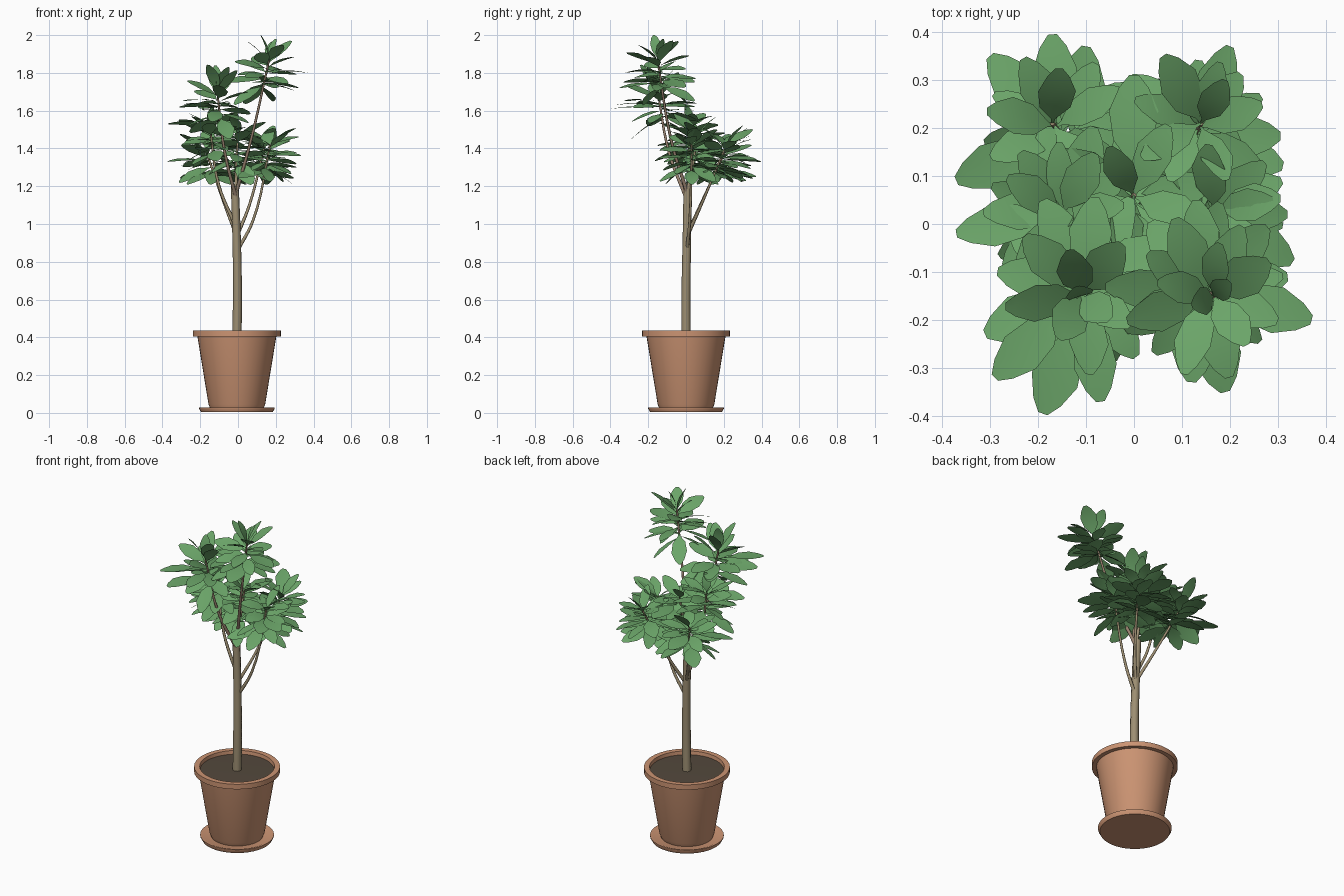
import bpy, bmesh, math, random
from mathutils import Vector

if "Cube" in bpy.data.objects:
    bpy.data.objects.remove(bpy.data.objects["Cube"])

random.seed(5)
CX = -0.006  # pot axis


def material(name, rgb):
    m = bpy.data.materials.new(name)
    m.diffuse_color = (*rgb, 1)
    m.use_nodes = True
    m.node_tree.nodes["Principled BSDF"].inputs["Base Color"].default_value = m.diffuse_color
    return m


TERRACOTTA = material("terracotta", (0.60, 0.295, 0.17))
SOIL = material("soil", (0.088, 0.066, 0.046))
BARK = material("bark", (0.34, 0.275, 0.17))
TWIG = material("young_twig", (0.32, 0.225, 0.16))
GREEN = material("leaf_green", (0.147, 0.375, 0.14))


def add(name, mesh, mat, angle=40):
    ob = bpy.data.objects.new(name, mesh)
    bpy.context.collection.objects.link(ob)
    mesh.materials.clear()
    mesh.materials.append(mat)
    bpy.ops.object.select_all(action='DESELECT')
    ob.select_set(True)
    bpy.context.view_layer.objects.active = ob
    bpy.ops.object.shade_smooth_by_angle(angle=math.radians(angle))
    return ob


def lathe(name, profile, mat, segs=40):
    """Revolve an (r, z) profile around the pot axis."""
    bm = bmesh.new()
    vs = [bm.verts.new((r, 0, z)) for r, z in profile]
    es = [bm.edges.new(p) for p in zip(vs, vs[1:])]
    bmesh.ops.spin(bm, geom=vs + es, cent=(0, 0, 0), axis=(0, 0, 1),
                   angle=math.tau, steps=segs, use_duplicate=False)
    bmesh.ops.remove_doubles(bm, verts=bm.verts, dist=1e-4)
    bmesh.ops.recalc_face_normals(bm, faces=bm.faces)
    if profile is SOIL_PROFILE and sum(f.normal.z for f in bm.faces) < 0:
        bmesh.ops.reverse_faces(bm, faces=bm.faces)
    bmesh.ops.translate(bm, verts=bm.verts, vec=(CX, 0, 0))
    me = bpy.data.meshes.new(name)
    bm.to_mesh(me)
    bm.free()
    return add(name, me, mat)


def tube(name, pts, r0, r1, mat):
    """Tapered round stem through the points."""
    cu = bpy.data.curves.new(name + "_path", 'CURVE')
    cu.dimensions = '3D'
    cu.bevel_depth, cu.bevel_resolution = 1.0, 2
    cu.resolution_u, cu.use_fill_caps = 6, True
    sp = cu.splines.new('BEZIER')
    sp.bezier_points.add(len(pts) - 1)
    for i, (bp, p) in enumerate(zip(sp.bezier_points, pts)):
        bp.co = p
        bp.radius = r0 + (r1 - r0) * i / (len(pts) - 1)
        bp.handle_left_type = bp.handle_right_type = 'AUTO'
    tmp = bpy.data.objects.new(name + "_path", cu)
    bpy.context.collection.objects.link(tmp)
    dg = bpy.context.evaluated_depsgraph_get()
    me = bpy.data.meshes.new_from_object(tmp.evaluated_get(dg))
    bpy.data.objects.remove(tmp)
    bm = bmesh.new()
    bm.from_mesh(me)
    bmesh.ops.remove_doubles(bm, verts=bm.verts, dist=1e-5)
    bmesh.ops.recalc_face_normals(bm, faces=bm.faces)
    bm.to_mesh(me)
    bm.free()
    return add(name, me, mat, 60)


# Blade outline: (fraction of blade length, half width fraction)
OUTLINE = [(0.0, 0.12), (0.27, 0.82), (0.6, 1.0), (0.86, 0.6), (1.0, 0.2)]


def leaf(bm, root, tip, roll=0.0):
    """Stalk and blade from the stem to the leaf tip."""
    d = tip - root
    dist = d.length
    d.normalize()
    side = d.cross(Vector((0, 0, 1))).normalized()
    up = side.cross(d)
    side, up = (side * math.cos(roll) + up * math.sin(roll),
                up * math.cos(roll) - side * math.sin(roll))
    blade = min(dist * 0.9, 0.185)
    half = blade * random.uniform(0.23, 0.28)
    stations = [(0.0, 0.0025)] + [(dist - blade + blade * f, half * w) for f, w in OUTLINE]
    rows = []
    for s, w in stations:
        c = root + d * s + up * 0.008 * math.sin(math.pi * s / dist)
        rows.append([bm.verts.new(c - side * w + up * w * 0.05), bm.verts.new(c),
                     bm.verts.new(c + side * w + up * w * 0.05)])
    for a, b in zip(rows, rows[1:]):
        for k in (0, 1):
            f = bm.faces.new((a[k], a[k + 1], b[k + 1], b[k]))
            f.normal_update()
            if f.normal.dot(up) < 0:  # upper side faces along up
                f.normal_flip()


# Pot, soil and saucer
SOIL_PROFILE = [(0, 0.416), (0.1, 0.416), (0.202, 0.414)]
lathe("saucer", [(0, 0.004), (0.19, 0.004), (0.2, 0.022), (0.2, 0.028), (0.19, 0.028),
                 (0.175, 0.022), (0, 0.022)], TERRACOTTA)
lathe("pot", [(0, 0.023), (0.141, 0.023), (0.15, 0.045), (0.209, 0.405), (0.233, 0.405),
              (0.233, 0.435), (0.203, 0.435), (0.195, 0.37)], TERRACOTTA)
lathe("soil", SOIL_PROFILE, SOIL)

# Trunk
tube("trunk", [(-0.006, 0, 0.39), (-0.003, 0, 0.65), (-0.008, 0.005, 0.95),
               (-0.017, 0.008, 1.2)], 0.025, 0.021, BARK)

# Branches: height on the trunk, bend, end, number of filler leaves
BRANCHES = [
    (1.17, (0.07, -0.08, 1.45), (0.165, -0.15, 1.87), 22),
    (1.13, (-0.07, -0.09, 1.38), (-0.11, -0.15, 1.70), 20),
    (0.98, (-0.10, 0.01, 1.20), (-0.15, 0.02, 1.52), 26),
    (0.94, (-0.08, 0.09, 1.13), (-0.17, 0.21, 1.39), 23),
    (0.93, (0.06, 0.08, 1.10), (0.14, 0.21, 1.41), 26),
    (0.85, (0.08, 0.02, 1.02), (0.17, 0.03, 1.42), 24),
    (1.16, (-0.01, 0.03, 1.28), (0.00, 0.06, 1.47), 20),
]
# Outer leaf tips for each branch
TIPS = [
    [(0.37, -0.20, 1.80), (0.32, -0.11, 1.72), (0.19, -0.35, 1.72), (0.13, 0.05, 1.77),
     (0.0, -0.19, 1.79), (0.12, -0.17, 2.0), (0.20, -0.12, 1.98)],
    [(-0.07, -0.37, 1.63), (-0.19, -0.395, 1.61), (-0.29, -0.32, 1.65),
     (-0.31, -0.23, 1.62), (-0.19, 0.05, 1.62), (-0.12, -0.13, 1.84), (-0.05, -0.2, 1.83)],
    [(-0.37, -0.02, 1.53), (-0.27, -0.09, 1.44), (-0.13, 0.0, 1.63)],
    [(-0.17, 0.395, 1.33), (-0.10, 0.37, 1.25), (-0.30, 0.35, 1.24), (-0.37, 0.09, 1.33)],
    [(0.06, 0.35, 1.50), (0.20, 0.37, 1.34), (0.31, 0.12, 1.30), (0.19, 0.30, 1.52)],
    [(0.32, 0.02, 1.46), (0.33, -0.08, 1.36), (0.29, 0.05, 1.5)],
    [(0.0, 0.31, 1.44)],
]


def clamp(v, lo, hi):
    return max(lo, min(hi, v))


for n, ((z0, bend, end, count), tips) in enumerate(zip(BRANCHES, TIPS), 1):
    bend, end = Vector(bend), Vector(end)
    start = Vector((-0.008, 0.004, z0))
    tube(f"branch_{n}", [start, bend, end], 0.010, 0.005, TWIG if n < 3 else BARK)
    axis = (end - bend).normalized()
    bm = bmesh.new()
    # Outer leaves
    for t in tips:
        t = Vector(t)
        back = clamp(end.z - t.z, 0.0, 0.13)
        leaf(bm, end - axis * back, t, random.uniform(-0.25, 0.25))
    # Filler leaves spiral up the branch end, flat at the base and upright at the top
    for i in range(count):
        t = i / (count - 1)
        az = i * 2.4 + n * 1.3
        rise = 75 if n < 3 else 58
        el = math.radians(-24 + rise * t ** 1.3 + random.uniform(-15, 15))
        size = (0.195 - 0.025 * t) * random.uniform(0.85, 1.08)
        root = end - axis * 0.15 * (1 - t)
        tip = root + size * Vector((math.cos(az) * math.cos(el),
                                    math.sin(az) * math.cos(el), math.sin(el)))
        tip = Vector((clamp(tip.x, -0.33, 0.31), clamp(tip.y, -0.35, 0.345),
                      clamp(tip.z, 1.21, 1.98)))
        leaf(bm, root, tip, random.uniform(-0.5, 0.5))
    me = bpy.data.meshes.new(f"leaves_{n}")
    bm.to_mesh(me)
    bm.free()
    add(f"leaves_{n}", me, GREEN, 60)
